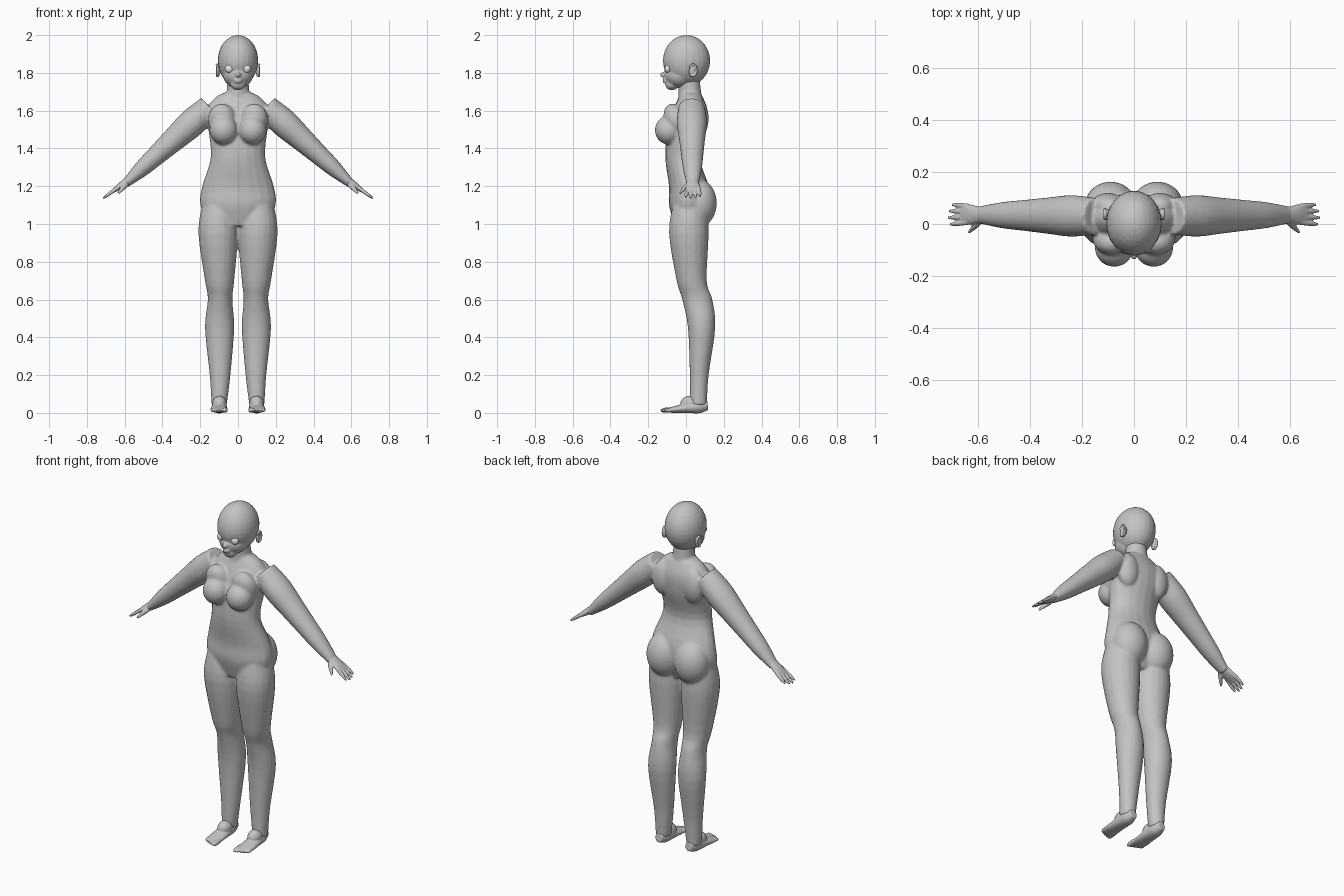
import bpy, bmesh, math
from mathutils import Vector, Matrix, Euler

cube = bpy.data.objects.get("Cube")
if cube:
    bpy.data.objects.remove(cube)


def material(name, value):
    colour = (value, value, value, 1)
    mat = bpy.data.materials.new(name)
    mat.use_nodes = True
    mat.diffuse_color = colour
    mat.node_tree.nodes["Principled BSDF"].inputs["Base Color"].default_value = colour
    return mat


SKIN = material("clay grey", 0.55)
EYE = material("pale eye", 0.8)
SIDEWAYS, DEPTH = Vector((1, 0, 0)), Vector((0, 1, 0))


def blend(rows, steps=4):
    """Pass a smooth curve through the rows of numbers."""
    padded = [rows[0], *rows, rows[-1]]
    dense = []
    for i in range(len(rows) - 1):
        quad = list(zip(*padded[i:i + 4]))
        for k in range(steps):
            t = k / steps
            dense.append([b + t * (c - a + t * (2 * a - 5 * b + 4 * c - d
                          + t * (3 * (b - c) + d - a))) / 2 for a, b, c, d in quad])
    return dense + [rows[-1]]


def loft(bm, rows, across=SIDEWAYS, along=DEPTH, sides=20):
    """Skin oval rings given as x, y, z, half size across, half size along."""
    loops = []
    for x, y, z, a, b in blend(rows):
        centre = Vector((x, y, z))
        angles = [math.tau * i / sides for i in range(sides)]
        loops.append([bm.verts.new(centre + across * a * math.cos(t) + along * b * math.sin(t))
                      for t in angles])
    faces = [bm.faces.new(loops[0]), bm.faces.new(loops[-1])]
    for low, high in zip(loops, loops[1:]):
        for i in range(sides):
            faces.append(bm.faces.new((low[i - 1], low[i], high[i], high[i - 1])))
    bmesh.ops.recalc_face_normals(bm, faces=faces)


def column(bm, rows):
    """Upright form from rows of height, inner, outer, front, back."""
    loft(bm, [((inner + outer) / 2, (front + back) / 2, height,
               (outer - inner) / 2, (back - front) / 2)
              for height, inner, outer, front, back in rows])


def limb(bm, start, end, thick, wide=None, along=DEPTH):
    """Straight tapering form with evenly spaced radii."""
    start, end = Vector(start), Vector(end)
    across = (end - start).cross(along).normalized()
    last = len(thick) - 1
    rows = [(*start.lerp(end, i / last), a, b)
            for i, (a, b) in enumerate(zip(thick, wide or thick))]
    loft(bm, rows, across, along)


def ball(bm, centre, size, tilt=(0, 0, 0)):
    place = Matrix.LocRotScale(Vector(centre), Euler(tilt), Vector(size))
    bmesh.ops.create_uvsphere(bm, u_segments=24, v_segments=16, radius=1, matrix=place)


def mirror(bm):
    """Copy everything so far to the other side."""
    copy = bmesh.ops.duplicate(bm, geom=bm.verts[:] + bm.edges[:] + bm.faces[:])["geom"]
    verts = [item for item in copy if isinstance(item, bmesh.types.BMVert)]
    faces = [item for item in copy if isinstance(item, bmesh.types.BMFace)]
    for vert in verts:
        vert.co.x = -vert.co.x
    bmesh.ops.reverse_faces(bm, faces=faces)


def finish(name, bm, mat=SKIN, voxel=None):
    """Make the object, fusing its pieces into one soft skin if asked."""
    mesh = bpy.data.meshes.new(name)
    bm.to_mesh(mesh)
    bm.free()
    mesh.materials.append(mat)
    mesh.shade_smooth()
    ob = bpy.data.objects.new(name, mesh)
    bpy.context.collection.objects.link(ob)
    if voxel:
        fuse = ob.modifiers.new("fuse", 'REMESH')
        fuse.mode = 'VOXEL'
        fuse.voxel_size = voxel
        fuse.use_smooth_shade = True
        soften = ob.modifiers.new("soften", 'SMOOTH')
        soften.factor = 0.5
        soften.iterations = 5


# Legs, arms, chest, shoulder blades and hips, then torso and neck
body = bmesh.new()
column(body, [(1.1, .02, .19, -.07, .11), (.95, 0, .21, -.09, .12), (.7, .02, .175, -.05, .11),
              (.6, .03, .16, -.02, .14), (.45, .02, .175, .01, .155),
              (.2, .04, .15, .02, .12), (.04, .06, .14, .02, .11)])
limb(body, (.15, .03, 1.62), (.6, .035, 1.21),
     (.065, .075, .065, .054, .043, .022), (.07, .08, .07, .06, .05, .032))
ball(body, (.076, -.09, 1.497), (.075, .075, .077))
ball(body, (.085, -.055, 1.55), (.075, .06, .09), (.35, 0, 0))
ball(body, (.1, .07, 1.56), (.065, .05, .1))
ball(body, (.09, .07, 1.11), (.1, .093, .125))
mirror(body)
torso = [(.99, .15, -.06, .08), (1.1, .2, -.09, .12), (1.2, .19, -.09, .12),
         (1.35, .145, -.11, .075), (1.5, .157, -.1, .11), (1.6, .17, -.07, .115),
         (1.67, .12, -.04, .09), (1.7, .06, -.03, .07)]
column(body, [(height, -half, half, front, back) for height, half, front, back in torso])
limb(body, (0, .025, 1.6), (0, .015, 1.8), (.07, .06, .055))
finish("body", body, voxel=.0075)

# Head: skull, jaw, chin, nose and lips
head = bmesh.new()
ball(head, (0, .003, 1.865), (.107, .125, .135))
ball(head, (0, -.035, 1.79), (.08, .08, .07))
ball(head, (0, -.075, 1.74), (.04, .035, .032))
ball(head, (0, -.115, 1.79), (.014, .022, .016))
for height in (1.752, 1.764):
    ball(head, (0, -.105, height), (.024, .02, .006))
finish("head", head, voxel=.005)

# Ears: a tilted shell with a raised rim open at the front
ears = bmesh.new()
ball(ears, (.105, .036, 1.81), (.01, .022, .032), (-.15, 0, .3))
for i in range(13):
    turn = math.radians(20 * i - 100)
    ball(ears, (.112, .037 + .02 * math.cos(turn), 1.814 + .03 * math.sin(turn)),
         (.007, .006, .006))
mirror(ears)
finish("ears", ears, voxel=.003)

# Eyes
eyes = bmesh.new()
ball(eyes, (.048, -.098, 1.822), (.021, .014, .021), (0, 0, .35))
mirror(eyes)
finish("eyes", eyes, EYE)

# Hands: palm, thumb and four fingers
hands = bmesh.new()
limb(hands, (.57, .034, 1.238), (.665, .038, 1.172), (.024, .02, .016, .009), (.032, .033, .04, .04))
limb(hands, (.585, .02, 1.22), (.635, -.032, 1.162), (.014, .015, .011, .006))
for i, length in enumerate((.9, 1, .95, .8)):
    knuckle = Vector((.64, .006 + .021 * i, 1.19))
    reach = Vector((.075, .005 * i - .008, -.055))
    limb(hands, knuckle, knuckle + reach * length, (.01, .01, .009, .005))
mirror(hands)
finish("hands", hands, voxel=.0035)

# Feet: sole, instep and five toes
feet = bmesh.new()
limb(feet, (.098, .115, .04), (.102, -.105, .012), (.025, .036, .031, .024, .018, .01),
     (.022, .038, .041, .043, .045, .04), SIDEWAYS)
ball(feet, (.098, .02, .05), (.038, .05, .04))
for i in range(5):
    x = .068 + .017 * i
    size = .009 if i else .013
    limb(feet, (x, -.075, .018), (x, .002 * i * i - .134, .012), (size, size, size, size / 2),
         along=SIDEWAYS)
mirror(feet)
finish("feet", feet, voxel=.0035)
